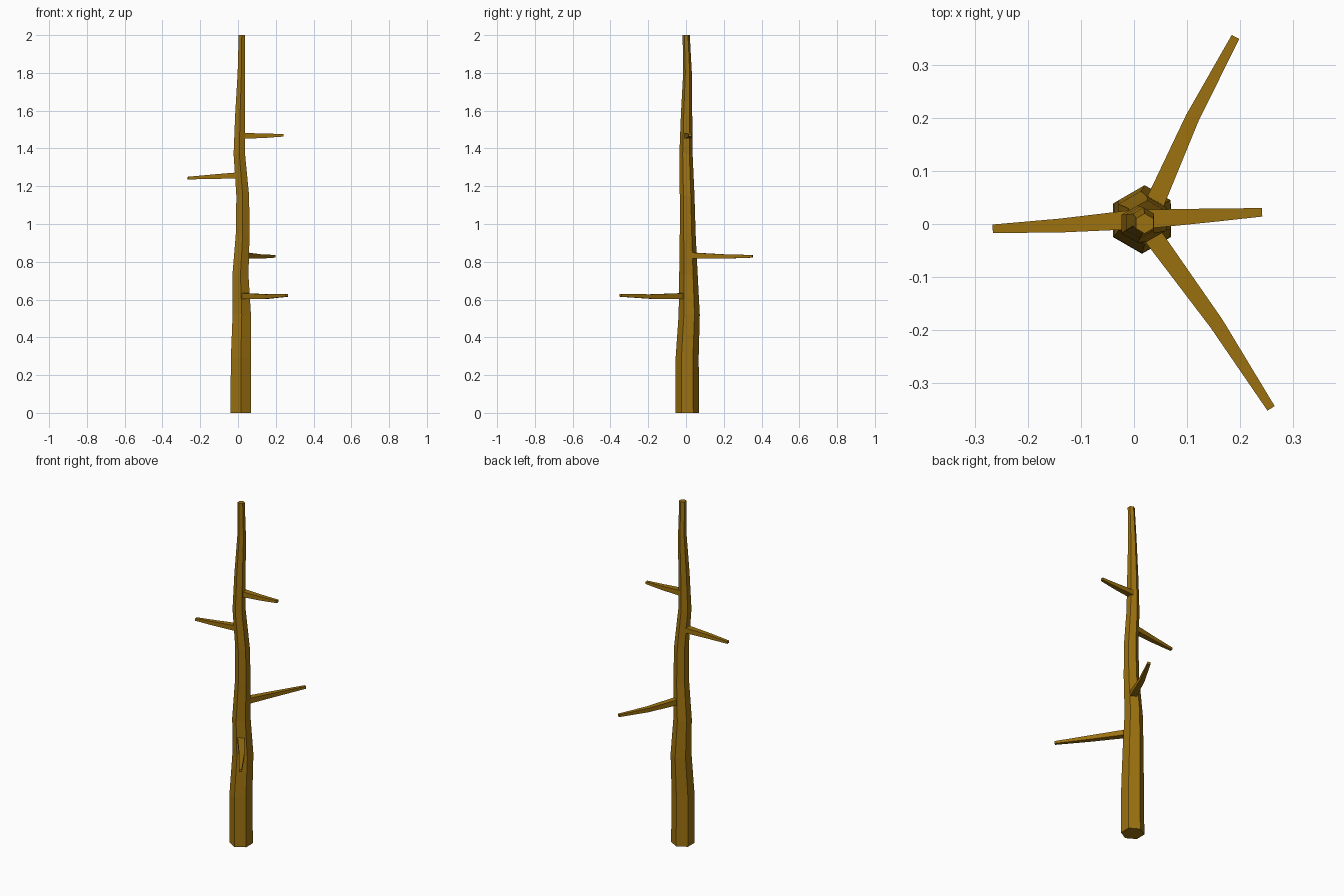
import bpy, bmesh, math
from mathutils import Vector

cube = bpy.data.objects.get("Cube")
if cube:
    bpy.data.objects.remove(cube, do_unlink=True)

# One bark colour for the whole tree
bark = bpy.data.materials.new("bark_brown")
bark.use_nodes = True
COLOUR = (0.33, 0.165, 0.005, 1.0)
bark.diffuse_color = COLOUR
bsdf = bark.node_tree.nodes["Principled BSDF"]
bsdf.inputs["Base Color"].default_value = COLOUR
bsdf.inputs["Roughness"].default_value = 0.9


def loft(name, rings):
    """Skin a closed, flat-shaded tube through rings of points."""
    bm = bmesh.new()
    loops = [[bm.verts.new(p) for p in ring] for ring in rings]
    n = len(loops[0])
    for a, b in zip(loops, loops[1:]):
        for i in range(n):
            j = (i + 1) % n
            bm.faces.new((a[i], a[j], b[j], b[i]))
    bm.faces.new(loops[0][::-1])
    bm.faces.new(loops[-1])
    bmesh.ops.recalc_face_normals(bm, faces=bm.faces)
    mesh = bpy.data.meshes.new(name)
    bm.to_mesh(mesh)
    bm.free()
    mesh.materials.append(bark)
    obj = bpy.data.objects.new(name, mesh)
    bpy.context.collection.objects.link(obj)
    return obj


def hexagon(z, cx, cy, r):
    angles = [math.radians(30 + 60 * i) for i in range(6)]
    return [(cx + r * math.cos(a), cy + r * math.sin(a), z) for a in angles]


def branch(name, path, widths):
    """Tapered four-sided branch with a level top."""
    pts = [Vector(p) for p in path]
    rings = []
    for i, p in enumerate(pts):
        along = pts[min(i + 1, len(pts) - 1)] - pts[max(i - 1, 0)]
        side = Vector((-along.y, along.x, 0)).normalized() * widths[i] / 2
        up = Vector((0, 0, widths[i] * 0.44))
        rings.append([p - side - up, p + side - up, p + side + up, p - side + up])
    return loft(name, rings)


# Crooked six-sided trunk: height, centre x, centre y, radius
trunk = [
    (0.00, 0.015, 0.007, 0.063),
    (0.29, 0.015, 0.006, 0.061),
    (0.52, 0.020, 0.017, 0.056),
    (0.73, 0.013, 0.013, 0.049),
    (0.95, 0.025, 0.009, 0.042),
    (1.15, 0.025, 0.006, 0.039),
    (1.37, 0.007, 0.000, 0.035),
    (1.58, 0.011, 0.003, 0.030),
    (1.80, 0.018, 0.008, 0.023),
    (2.00, 0.020, 0.001, 0.019),
]
loft("trunk", [hexagon(*section) for section in trunk])

# Four bare branches, each with a slight bend halfway
branch("lower_front_branch",
       [(0.035, -0.022, 0.618), (0.155, -0.187, 0.616), (0.258, -0.347, 0.622)],
       (0.036, 0.027, 0.016))
branch("lower_back_branch",
       [(0.037, 0.035, 0.833), (0.110, 0.200, 0.828), (0.191, 0.352, 0.829)],
       (0.036, 0.026, 0.016))
branch("upper_left_branch",
       [(-0.005, 0.008, 1.257), (-0.140, -0.003, 1.250), (-0.266, -0.009, 1.243)],
       (0.036, 0.026, 0.016))
branch("upper_right_branch",
       [(0.020, 0.009, 1.467), (0.140, 0.016, 1.467), (0.241, 0.022, 1.470)],
       (0.036, 0.026, 0.016))
